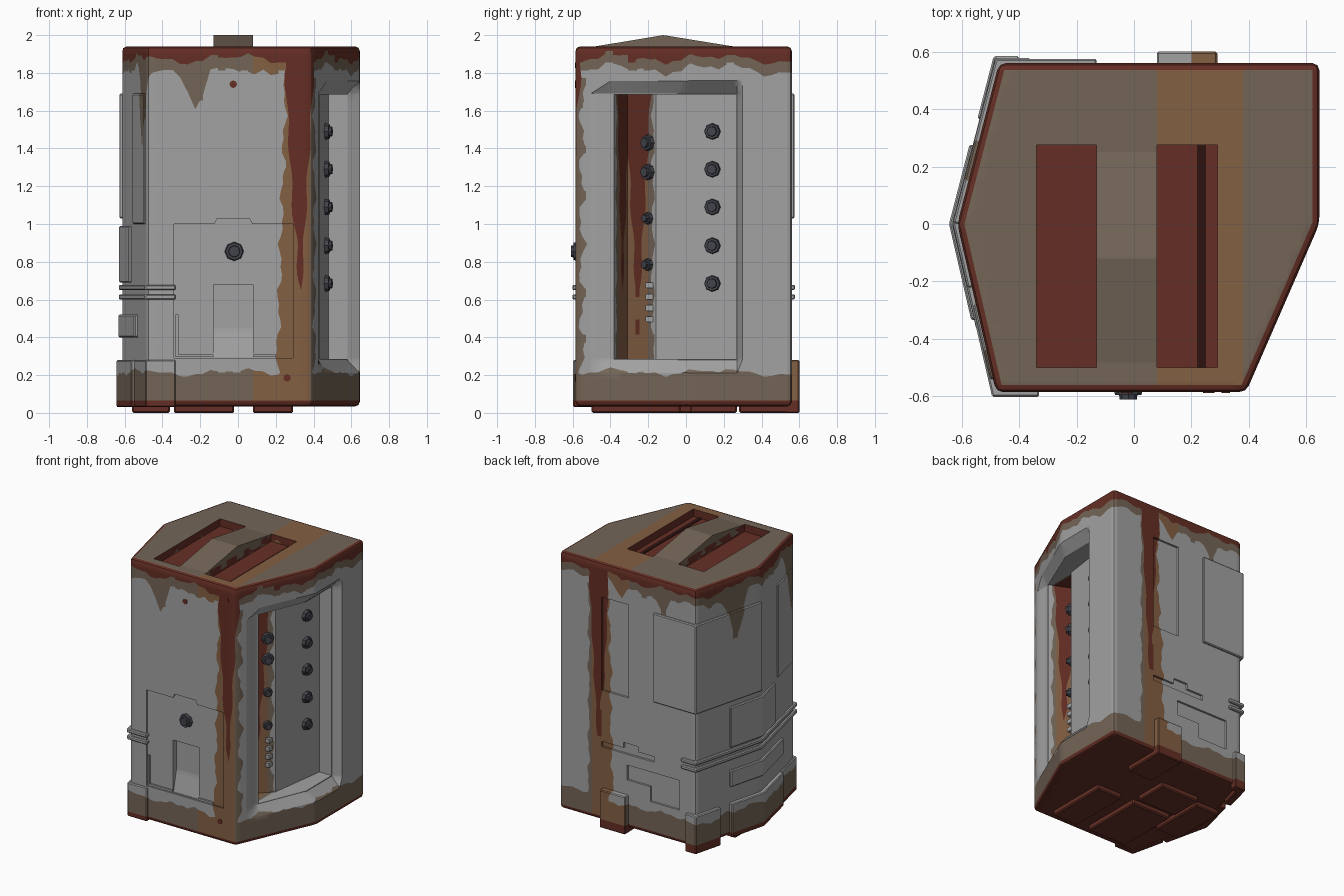
import bpy, bmesh, math
from mathutils import Vector

if "Cube" in bpy.data.objects:
    bpy.data.objects.remove(bpy.data.objects["Cube"])

def mat(name, c):
    m = bpy.data.materials.new(name)
    m.diffuse_color = (*c, 1)
    m.use_nodes = True
    m.node_tree.nodes["Principled BSDF"].inputs["Base Color"].default_value = m.diffuse_color
    return m

GREY = mat("grey_paint", (0.36, 0.36, 0.36))
TAUPE = mat("dirty_brown", (0.175, 0.13, 0.095))
ORANGE = mat("orange_rust", (0.23, 0.115, 0.055))
RED = mat("red_rust", (0.13, 0.028, 0.018))
STEEL = mat("dark_steel", (0.055, 0.057, 0.07))
DARK = mat("dark_slit", (0.025, 0.006, 0.005))

# ---------- helpers ----------
def finish(name, bm, mats):
    me = bpy.data.meshes.new(name)
    bm.to_mesh(me)
    bm.free()
    ob = bpy.data.objects.new(name, me)
    bpy.context.collection.objects.link(ob)
    for m in mats:
        me.materials.append(m)
    return ob

def loft(name, loops, mats=(), bevel=0, segs=1):
    """Solid through a stack of equal-length 3D loops."""
    bm = bmesh.new()
    rows = [[bm.verts.new(p) for p in lp] for lp in loops]
    n = len(rows[0])
    for a, b in zip(rows, rows[1:]):
        for i in range(n):
            bm.faces.new((a[i], a[(i + 1) % n], b[(i + 1) % n], b[i]))
    bm.faces.new(rows[0][::-1])
    bm.faces.new(rows[-1])
    bmesh.ops.recalc_face_normals(bm, faces=bm.faces[:])
    if bevel:
        bmesh.ops.bevel(bm, geom=bm.edges[:], offset=bevel, segments=segs,
                        profile=0.5, affect='EDGES', clamp_overlap=True)
    return finish(name, bm, mats)

def prism(name, pts, z0, z1, mats=(), bevel=0, segs=1):
    return loft(name, [[(x, y, z) for x, y in pts] for z in (z0, z1)], mats, bevel, segs)

def box(name, x, y, z, mats=(), bevel=0):
    return prism(name, [(x[0], y[0]), (x[1], y[0]), (x[1], y[1]), (x[0], y[1])],
                 z[0], z[1], mats, bevel)

def side_profile(name, yz, x0, x1, mats=()):
    return loft(name, [[(x, y, z) for y, z in yz] for x in (x0, x1)], mats)

def cut(ob, cutter):
    m = ob.modifiers.new("cut", 'BOOLEAN')
    m.operation, m.solver, m.object = 'DIFFERENCE', 'EXACT', cutter
    bpy.context.view_layer.objects.active = ob
    bpy.ops.object.modifier_apply(modifier="cut")
    bpy.data.objects.remove(cutter)

def plate(name, path, z0, z1, t=0.015):
    """Raised plate following a counter-clockwise stretch of the outline."""
    P = [Vector(p) for p in path]
    N = []
    for a, b in zip(P, P[1:]):
        d = (b - a).normalized()
        N.append(Vector((d.y, -d.x)))
    out, inn = [], []
    for i, p in enumerate(P):
        a, b = N[max(i - 1, 0)], N[min(i, len(N) - 1)]
        m = (a + b) / (1 + a.dot(b))
        out.append(p + m * t)
        inn.append(p - m * 0.03)
    return prism(name, out + inn[::-1], z0, z1, [GREY, TAUPE, ORANGE, RED], 0.006)

def knob(name, p, n, r=0.045):
    n = Vector(n).normalized()
    bm = bmesh.new()
    for rr, d, off in ((r, 0.028, 0.008), (r * 0.65, 0.03, 0.022)):
        g = bmesh.ops.create_cone(bm, cap_ends=True, segments=8, radius1=rr,
                                  radius2=rr * 0.88, depth=d)["verts"]
        bmesh.ops.rotate(bm, verts=g, matrix=n.to_track_quat('Z', 'Y').to_matrix())
        bmesh.ops.translate(bm, verts=g, vec=Vector(p) + n * off)
    return finish(name, bm, [STEEL])

# ---------- rust fields (positive = stained) ----------
DRIPS = ((-0.22, -0.58, 0.20, 0.05), (-0.5, -0.5, 0.42, 0.06), (-0.56, 0.22, 0.32, 0.08),
         (-0.2, 0.56, 0.14, 0.05), (0.06, -0.58, 0.05, 0.06), (0.15, 0.56, 0.08, 0.05))

def wave(p):
    a = math.atan2(p.y, p.x)
    return 0.02 * math.sin(7 * a) + 0.015 * math.sin(17 * a + 1) + 0.01 * math.sin(41 * a)

def stain(p):
    w = wave(p)
    top = 1.82 + w - sum(d * math.exp(-((p.x - x) ** 2 + (p.y - y) ** 2) / s ** 2)
                         for x, y, d, s in DRIPS)
    wz = 0.01 * math.sin(23 * p.z) + 0.007 * math.sin(51 * p.z)
    strip = min(p.x - 0.20 - 0.03 * p.z + wz, 0.405 + wz * 0.7 - p.x)
    return max(p.z - top, 0.215 + 0.6 * w - p.z, strip)

def red(p):
    h = -0.01 + 0.057 * (p.z - 0.3) + 0.006 * math.sin(19 * p.z)
    return max(p.z - 1.875 - 0.8 * wave(p), 0.065 - p.z, h - abs(p.x - 0.325))

def contour(bm, f):
    """Split faces along the zero line of a field."""
    val = {v: f(v.co) for v in bm.verts}
    new = set()
    for e in bm.edges[:]:
        a, b = e.verts
        if (val[a] >= 0) != (val[b] >= 0):
            t = min(max(val[a] / (val[a] - val[b]), 0.02), 0.98)
            new.add(bmesh.utils.edge_split(e, a, t)[1])
    for fc in bm.faces[:]:
        vs = [v for v in fc.verts if v in new]
        if len(vs) == 2:
            bmesh.utils.face_split(fc, vs[0], vs[1])

def paint(ob, step=0.04):
    bm = bmesh.new()
    bm.from_mesh(ob.data)
    for ax in range(3):
        lo = min(v.co[ax] for v in bm.verts)
        hi = max(v.co[ax] for v in bm.verts)
        planes = [k * step + 0.0137 for k in range(-20, 52)] + ([0.08, 0.38] if ax == 0 else [])
        for c in planes:
            if lo < c < hi:
                co, no = Vector((0, 0, 0)), Vector((0, 0, 0))
                co[ax], no[ax] = c, 1
                bmesh.ops.bisect_plane(bm, geom=bm.verts[:] + bm.edges[:] + bm.faces[:],
                                       plane_co=co, plane_no=no, dist=1e-5)
    contour(bm, stain)
    contour(bm, red)
    bm.normal_update()
    for fc in bm.faces:
        c = fc.calc_center_median()
        tone = 2 if 0.08 < c.x < 0.38 else 1
        if fc.normal.z > 0.95 and c.z > 1.8:        # roof and slot floors
            fc.material_index = tone if c.z > 1.93 else 3
        elif red(c) > 0:
            fc.material_index = 3
        else:
            fc.material_index = tone if stain(c) > 0 else 0
    bm.to_mesh(ob.data)
    bm.free()

# ---------- main body ----------
HEX = [(-0.47, 0.56), (-0.615, 0), (-0.48, -0.585), (0.39, -0.585), (0.645, 0), (0.645, 0.56)]
body = prism("body", HEX, 0.035, 1.94, [GREY, TAUPE, ORANGE, RED], 0.024, 2)

# chamfered opening on the right, then the deep control recess
far = [(0.8, 0.30), (0.8, -0.1), (0.6, -0.62)]
flush = [(0.425, -0.515), (0.476, -0.40), (0.65, 0), (0.65, 0.27), (0.65, 0.30)]
sunk = [(0.425, -0.515), (0.425, -0.40), (0.58, -0.03), (0.58, 0.27), (0.65, 0.30)]
cut(body, loft("opening_cutter", [[(x, y, z) for x, y in pl + far] for z, pl in
                                  ((0.205, flush), (0.28, sunk), (1.69, sunk), (1.765, flush))]))
cut(body, prism("recess_cutter", [(0.5, -0.41), (0.27, -0.31), (0.42, -0.16), (0.48, 0.268),
                                  (0.8, 0.268), (0.8, -0.41)], 0.285, 1.685))
# roof slots
for x0, x1 in ((-0.34, -0.13), (0.08, 0.29)):
    cut(body, box("slot_cutter", (x0, x1), (-0.5, 0.275), (1.885, 2.1)))
# front door, its tab, and the hatch pocket
cut(body, box("door_cutter", (-0.34, 0.29), (-0.7, -0.573), (0.29, 1.0)))
cut(body, loft("tab_cutter", [[(-0.13, y, 0.99), (0.08, y, 0.99), (0.06, y, 1.03), (-0.11, y, 1.03)]
                              for y in (-0.7, -0.573)]))
cut(body, side_profile("pocket_cutter", [(-0.7, 0.68), (-0.535, 0.68), (-0.535, 0.45),
                                         (-0.57, 0.295), (-0.7, 0.295)], -0.13, 0.08))
# back grooves
for x, z in (((0.08, 0.30), (1.0, 1.69)), ((-0.13, 0.30), (0.58, 0.62)), ((0.0, 0.12), (0.61, 0.66)),
             ((-0.34, 0.09), (0.39, 0.5)), ((-0.34, -0.1), (0.28, 0.4))):
    cut(body, box("groove_cutter", x, (0.545, 0.7), z))
paint(body)

# ---------- raised plates on left and back ----------
def L(y):
    return (-0.615 + 0.145 * y / 0.56 if y > 0 else -0.615 - 0.135 * y / 0.585, y)
CL, CB, CF = HEX[1], HEX[0], HEX[2]
plates = [
    plate("upper_corner_plate", [(-0.13, 0.56), CB, CL], 1.03, 1.69),
    plate("front_left_plate", [L(-0.28), L(-0.54)], 1.0, 1.69, 0.01),
    plate("mid_left_plate", [L(0.27), CL, L(-0.22)], 0.69, 0.99),
    plate("low_left_plate", [L(0.27), CL, L(-0.36)], 0.40, 0.52, 0.018),
    plate("foot_left_back", [(-0.40, 0.56), CB, L(0.36)], 0.0, 0.28, 0.024),
    plate("foot_left", [L(0.27), CL, L(-0.33)], 0.03, 0.28, 0.028),
    plate("foot_left_front", [L(-0.34), CF, (-0.33, -0.585)], 0.03, 0.28, 0.012),
    plate("foot_back", [(0.29, 0.56), (0.08, 0.56)], 0.0, 0.28, 0.04),
]
for z in (0.60, 0.65):
    plates.append(plate("side_bar", [(-0.36, 0.56), CB, CL, CF, (-0.33, -0.585)], z, z + 0.028, 0.017))
for p in plates:
    paint(p)

# ---------- roof ridge and slit ----------
side_profile("roof_ridge", [(-0.5, 1.937), (-0.12, 2.0), (0.27, 1.937), (0.27, 1.9), (-0.5, 1.9)],
             -0.13, 0.08, [TAUPE])
box("slot_slit", (0.22, 0.25), (-0.5, 0.275), (1.88, 1.889), [DARK])

# ---------- underside pads ----------
for x, y in (((-0.56, -0.36), (-0.2, 0.22)), ((-0.34, -0.02), (-0.5, -0.03)), ((-0.34, -0.02), (0.02, 0.27)),
             ((0.08, 0.29), (-0.5, -0.03)), ((0.08, 0.29), (0.28, 0.57))):
    box("underside_pad", x, y, (0.0, 0.06), [RED], 0.008)

# ---------- door trims ----------
box("door_trim_left", (-0.325, -0.13), (-0.585, -0.56), (0.295, 0.31), [GREY])
box("door_trim_side", (-0.33, -0.315), (-0.585, -0.56), (0.295, 0.52), [GREY])
box("door_trim_right", (0.08, 0.2), (-0.585, -0.56), (0.295, 0.31), [GREY])

# ---------- knobs ----------
knob("door_knob", (-0.02, -0.573, 0.855), (0, -1, 0), 0.052)
for z in (1.49, 1.29, 1.09, 0.885, 0.685):
    knob("panel_knob", (0.462, 0.14, z), (0.43, -0.06, 0))
for z, r in ((1.43, 0.045), (1.275, 0.045), (1.03, 0.034), (0.785, 0.034)):
    knob("inner_knob", (0.382, -0.198, z), (0.15, -0.15, 0), r)
for z in (0.66, 0.6, 0.54, 0.48):
    box("inner_clip", (0.375, 0.405), (-0.215, -0.17), (z, z + 0.03), [GREY])

# ---------- rust spots ----------
for x, z, r in ((-0.025, 1.74, 0.02), (0.32, 1.84, 0.015), (0.26, 0.185, 0.02)):
    loft("rust_spot", [[(x + r * math.cos(k * math.pi / 4), y, z + r * math.sin(k * math.pi / 4))
                        for k in range(8)] for y in (-0.588, -0.582)], [RED])

# smooth the small rounded edges, keep the rest sharp
for o in bpy.data.objects:
    o.select_set(o.name.startswith("body"))
bpy.context.view_layer.objects.active = body
bpy.ops.object.shade_smooth_by_angle(angle=math.radians(32))
